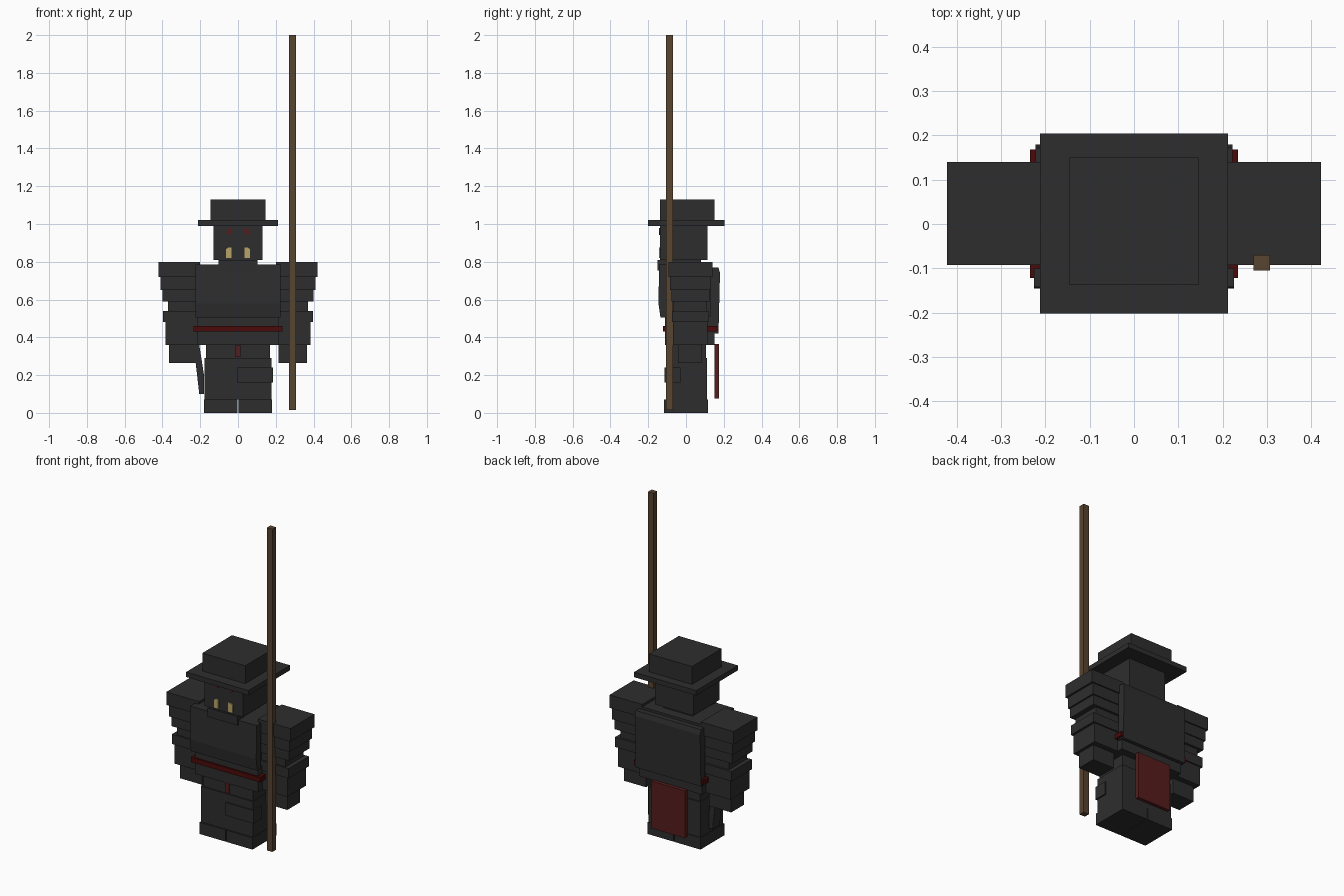
import bpy, bmesh, math
from mathutils import Matrix

if "Cube" in bpy.data.objects:
    bpy.data.objects.remove(bpy.data.objects["Cube"])


def material(name, rgb):
    m = bpy.data.materials.new(name)
    m.diffuse_color = (*rgb, 1)
    m.use_nodes = True
    m.node_tree.nodes["Principled BSDF"].inputs["Base Color"].default_value = m.diffuse_color
    return m


CLOTH = material("charcoal cloth", (0.027, 0.027, 0.027))
BELT = material("dark red", (0.068, 0.003, 0.003))
CAPE = material("faded red", (0.095, 0.012, 0.012))
WOOD = material("brown wood", (0.095, 0.058, 0.030))
BONE = material("pale bone", (0.48, 0.37, 0.14))


def finish(name, bm, mat):
    bmesh.ops.recalc_face_normals(bm, faces=bm.faces)
    me = bpy.data.meshes.new(name)
    bm.to_mesh(me)
    bm.free()
    me.materials.append(mat)
    ob = bpy.data.objects.new(name, me)
    bpy.context.collection.objects.link(ob)
    return ob


def box(name, x, y, z, mat=CLOTH):
    """Box from its (min, max) range on each axis."""
    bm = bmesh.new()
    size = [r[1] - r[0] for r in (x, y, z)]
    mid = [(r[1] + r[0]) / 2 for r in (x, y, z)]
    bmesh.ops.create_cube(bm, size=1, matrix=Matrix.Translation(mid) @ Matrix.Diagonal((*size, 1)))
    return finish(name, bm, mat)


def prism(name, points, axis, lo, hi, mat=CLOTH):
    """Extrude a polygon along x (points are y,z) or y (points are x,z)."""
    bm = bmesh.new()
    place = (lambda p: (lo, *p)) if axis == "x" else (lambda p: (p[0], lo, p[1]))
    face = bm.faces.new([bm.verts.new(place(p)) for p in points])
    ext = bmesh.ops.extrude_face_region(bm, geom=[face])
    move = (hi - lo, 0, 0) if axis == "x" else (0, hi - lo, 0)
    bmesh.ops.translate(bm, vec=move, verts=[v for v in ext["geom"] if isinstance(v, bmesh.types.BMVert)])
    return finish(name, bm, mat)


# Hat and head
box("hat_crown", (-0.146, 0.146), (-0.138, 0.15), (1.02, 1.13))
box("hat_brim", (-0.212, 0.212), (-0.202, 0.204), (0.99, 1.02))
box("head", (-0.13, 0.13), (-0.138, 0.115), (0.81, 0.99))
box("neck", (-0.1, 0.1), (-0.08, 0.08), (0.76, 0.81))
box("jaw_wrap", (-0.102, 0.102), (-0.15, -0.09), (0.755, 0.81))

# Face: slanted eyes and two bone tusks
for s, side in ((-1, "left"), (1, "right")):
    prism(side + "_eye", [(s * 0.032, 0.965), (s * 0.04, 0.945), (s * 0.055, 0.943),
                          (s * 0.063, 0.952), (s * 0.05, 0.978), (s * 0.035, 0.978)],
          "y", -0.142, -0.137, CAPE)
    prism(side + "_tusk", [(s * 0.034, 0.82), (s * 0.064, 0.82), (s * 0.064, 0.865),
                           (s * 0.052, 0.876), (s * 0.034, 0.876)],
          "y", -0.144, -0.137, BONE)

# Torso with chest and back plates
box("torso", (-0.205, 0.205), (-0.10, 0.14), (0.40, 0.785))
prism("chest_plate", [(-0.10, 0.785), (-0.142, 0.785), (-0.146, 0.58), (-0.135, 0.505), (-0.10, 0.505)],
      "x", -0.226, 0.226)
prism("back_plate", [(0.13, 0.77), (0.172, 0.77), (0.18, 0.74), (0.172, 0.42), (0.13, 0.42)],
      "x", -0.222, 0.222)
box("waist", (-0.215, 0.215), (-0.112, 0.15), (0.36, 0.51))
box("belt", (-0.235, 0.235), (-0.122, 0.168), (0.43, 0.46), BELT)

# Layered arms: outer x, inner x, y range, z range
ARM = (
    ("shoulder_pad", 0.20, 0.422, (-0.093, 0.14), (0.72, 0.80)),
    ("upper_sleeve", 0.20, 0.410, (-0.085, 0.132), (0.65, 0.72)),
    ("middle_sleeve", 0.20, 0.400, (-0.077, 0.125), (0.59, 0.65)),
    ("elbow", 0.20, 0.370, (-0.065, 0.11), (0.54, 0.59)),
    ("cuff", 0.20, 0.397, (-0.075, 0.123), (0.48, 0.54)),
    ("forearm", 0.20, 0.383, (-0.068, 0.115), (0.36, 0.48)),
    ("hand", 0.215, 0.365, (-0.042, 0.082), (0.265, 0.36)),
)
for s, side in ((-1, "left"), (1, "right")):
    for name, a, b, y, z in ARM:
        box(side + "_" + name, sorted((s * a, s * b)), y, z)

# Legs, feet and thigh pouch
box("hips", (-0.17, 0.17), (-0.098, 0.105), (0.29, 0.36))
box("legs", (-0.177, 0.177), (-0.106, 0.112), (0.07, 0.29))
for s, side in ((-1, "left"), (1, "right")):
    box(side + "_foot", sorted((s * 0.003, s * 0.18)), (-0.116, 0.116), (0, 0.072))
box("thigh_pouch", (-0.005, 0.186), (-0.114, -0.03), (0.16, 0.24))

# Slanted side blade
prism("hip_blade", [(-0.235, 0.36), (-0.205, 0.36), (-0.18, 0.20), (-0.18, 0.10), (-0.205, 0.10)],
      "y", -0.035, 0.035)

# Cloth panel behind and small tab in front
box("back_cloth", (-0.115, 0.115), (0.152, 0.174), (0.075, 0.365), CAPE)
box("front_tab", (-0.015, 0.012), (-0.107, -0.097), (0.295, 0.357), CAPE)

# Long staff
box("staff", (0.27, 0.307), (-0.105, -0.07), (0.015, 2.0), WOOD)
